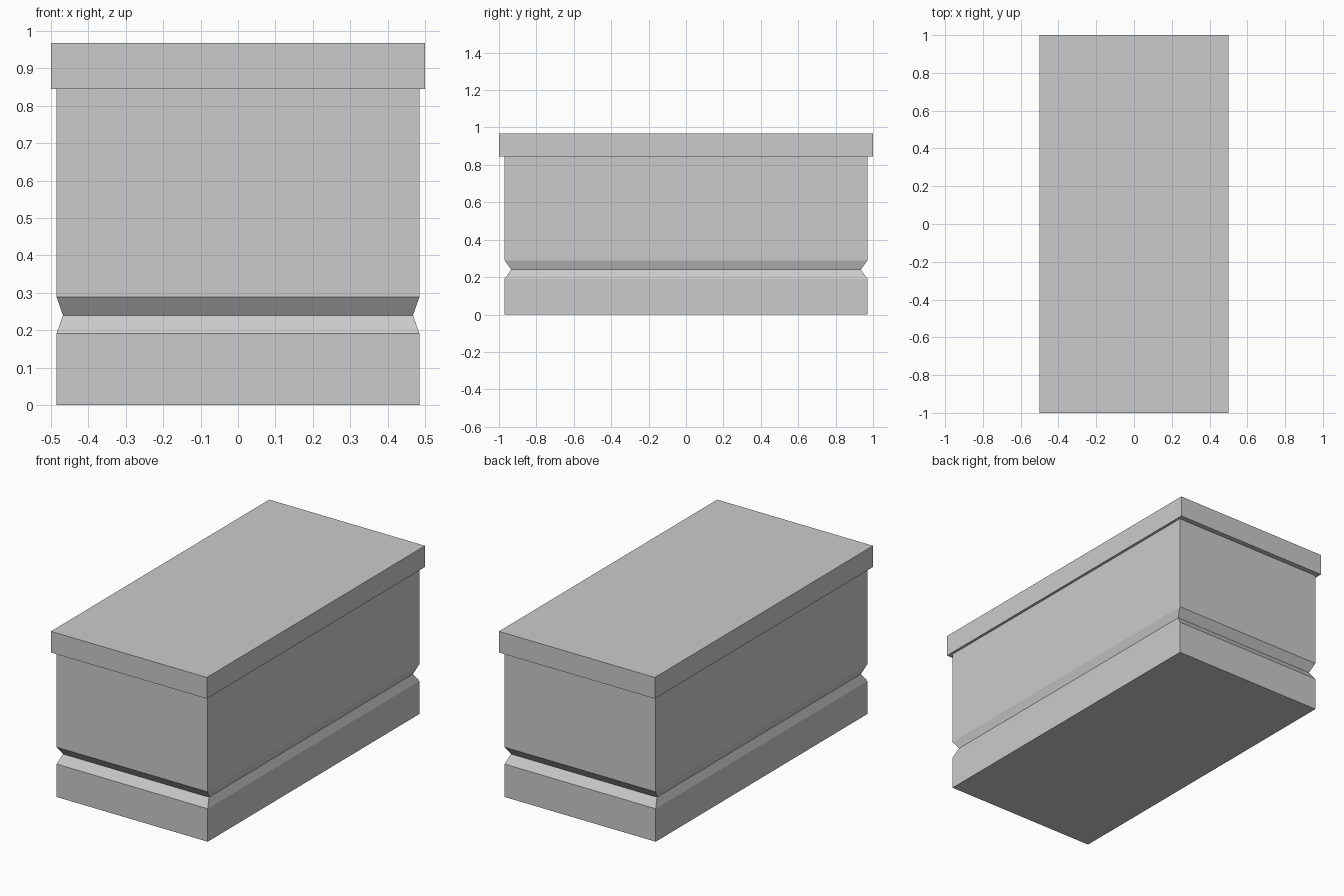
import bpy, bmesh

if "Cube" in bpy.data.objects:
    bpy.data.objects.remove(bpy.data.objects["Cube"])


def loft(name, profile, cap_bottom=False, cap_top=False):
    """Stack rectangular rings (half width, half length, height) into a shell."""
    bm = bmesh.new()
    rings = [[bm.verts.new((sx * hx, sy * hy, z))
              for sx, sy in ((-1, -1), (1, -1), (1, 1), (-1, 1))]
             for hx, hy, z in profile]
    for low, high in zip(rings, rings[1:]):
        for i in range(4):
            j = (i + 1) % 4
            bm.faces.new((low[i], low[j], high[j], high[i]))
    if cap_bottom:
        bm.faces.new(rings[0][::-1])
    if cap_top:
        bm.faces.new(rings[-1])
    mesh = bpy.data.meshes.new(name)
    bm.to_mesh(mesh)
    bm.free()
    obj = bpy.data.objects.new(name, mesh)
    bpy.context.collection.objects.link(obj)
    return obj


BODY_X, BODY_Y = 0.485, 0.97
RIM_Z = 0.845

# Body with a V-shaped groove running all the way round
loft("box_body", [(BODY_X, BODY_Y, 0.0),
                  (BODY_X, BODY_Y, 0.191),
                  (0.468, 0.935, 0.24),
                  (BODY_X, BODY_Y, 0.289),
                  (BODY_X, BODY_Y, RIM_Z)], cap_bottom=True)

# Overhanging lid: underside ledge, sides and flat top
loft("lid", [(BODY_X, BODY_Y, RIM_Z),
             (0.5, 1.0, RIM_Z),
             (0.5, 1.0, 0.968)], cap_top=True)
